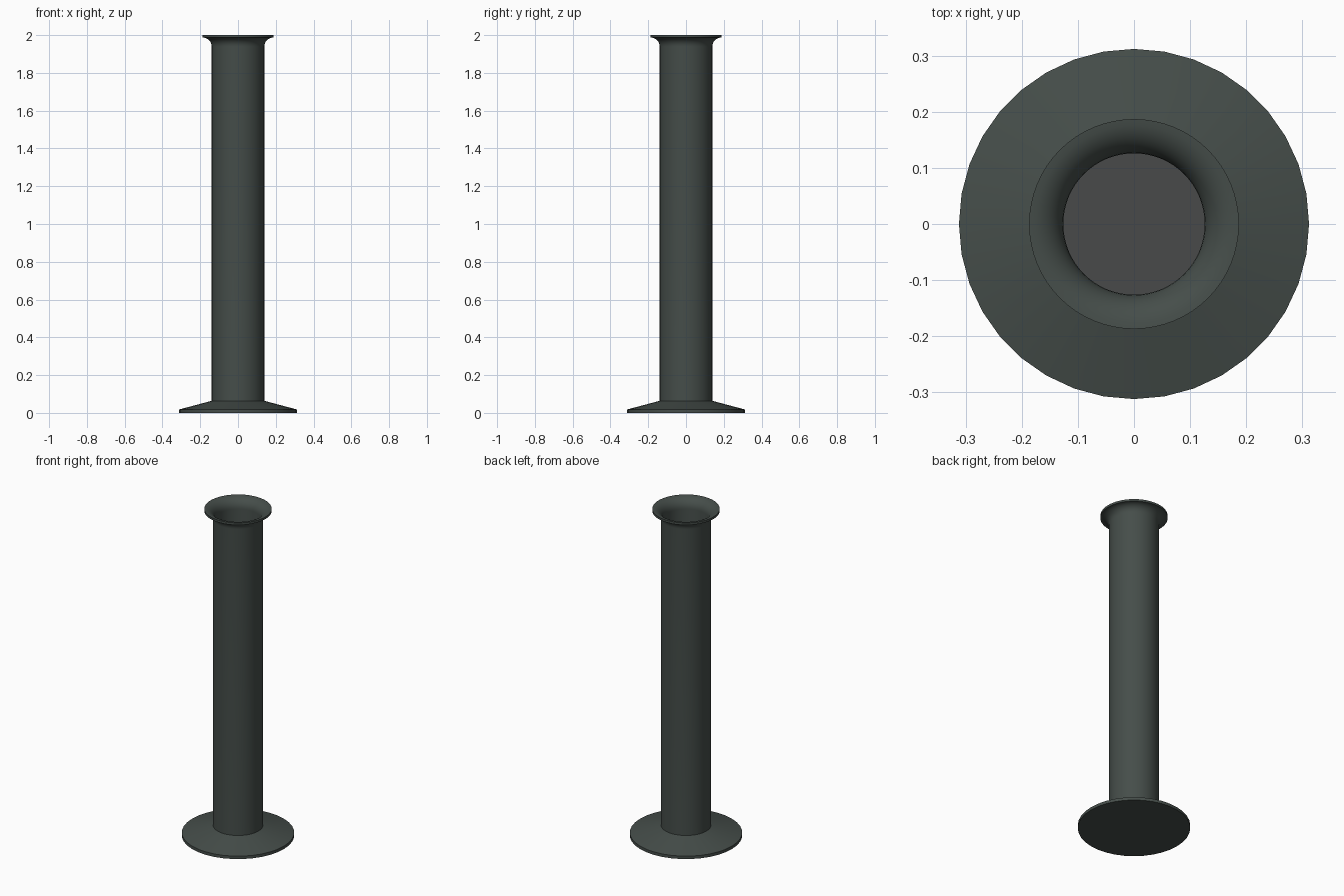
import bpy, bmesh, math

if "Cube" in bpy.data.objects:
    bpy.data.objects.remove(bpy.data.objects["Cube"])


def material(name, color):
    m = bpy.data.materials.new(name)
    m.diffuse_color = (*color, 1)
    m.use_nodes = True
    m.node_tree.nodes["Principled BSDF"].inputs["Base Color"].default_value = m.diffuse_color
    return m


def lathe(name, profile, steps, mat):
    """Spin an (r, z) profile around the z axis."""
    bm = bmesh.new()
    verts = [bm.verts.new((r, 0, z)) for r, z in profile]
    edges = [bm.edges.new(pair) for pair in zip(verts, verts[1:])]
    bmesh.ops.spin(bm, geom=verts + edges, cent=(0, 0, 0), axis=(0, 0, 1),
                   angle=2 * math.pi, steps=steps, use_merge=True)
    bmesh.ops.remove_doubles(bm, verts=bm.verts, dist=1e-5)
    bmesh.ops.recalc_face_normals(bm, faces=bm.faces)
    me = bpy.data.meshes.new(name)
    bm.to_mesh(me)
    bm.free()
    ob = bpy.data.objects.new(name, me)
    bpy.context.collection.objects.link(ob)
    me.materials.append(mat)
    bpy.ops.object.select_all(action='DESELECT')
    ob.select_set(True)
    bpy.context.view_layer.objects.active = ob
    bpy.ops.object.shade_smooth_by_angle(angle=math.radians(30))
    return ob


def arc(cx, cz, r, a0, a1, n=8):
    return [(cx + r * math.cos(math.radians(a0 + (a1 - a0) * i / n)),
             cz + r * math.sin(math.radians(a0 + (a1 - a0) * i / n)))
            for i in range(n + 1)]


green = material("dark_green_metal", (0.06, 0.075, 0.068))
grey = material("dark_grey", (0.065, 0.068, 0.068))

OUTER, INNER, LIP = 0.139, 0.126, 0.187
FLARE_Z = 1.939

# Base flange: flat bottom, thin edge, sloped top
lathe("base_flange",
      [(0, 0), (0.312, 0), (0.312, 0.018), (OUTER - 0.004, 0.065)],
      36, green)

# Hollow tube with a flared lip
lathe("flared_tube",
      [(OUTER, 0.06)]
      + arc(LIP, FLARE_Z, LIP - OUTER, 180, 90)
      + arc(LIP, FLARE_Z, LIP - INNER, 90, 180)
      + [(INNER, 0.02)],
      64, green)

# Floor at the bottom of the bore
lathe("tube_floor", [(0, 0.02), (INNER, 0.02)], 64, grey)
